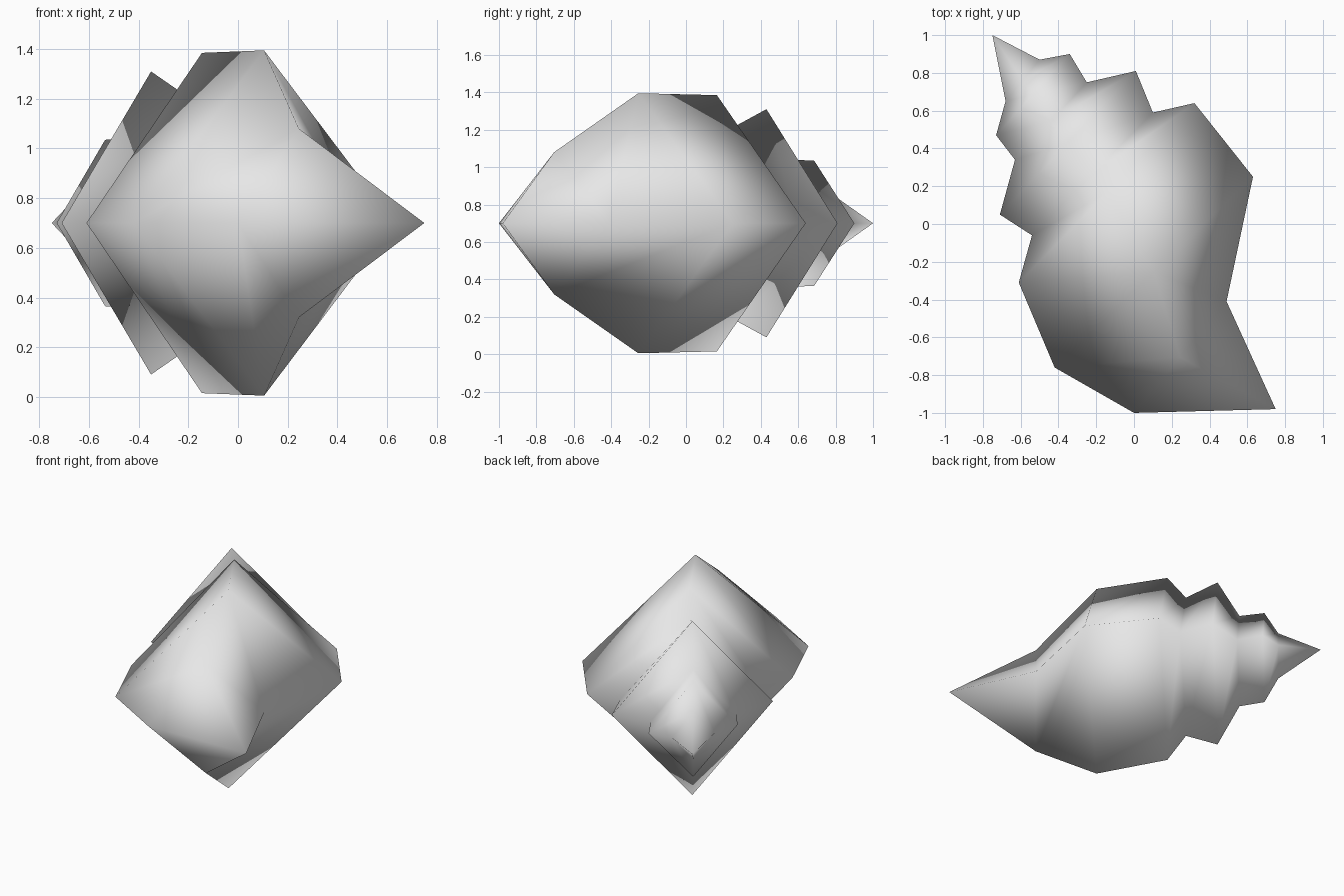
import bpy
import bmesh
from mathutils import Vector

cube = bpy.data.objects.get("Cube")
if cube:
    bpy.data.objects.remove(cube, do_unlink=True)

MID = 0.70  # height of the shell's axis

# Pointed ends of the shell
SPIRE_TIP = (-0.75, 1.0)
CANAL_TIP = (0.75, -0.98)

# Four-sided whorls from spire to canal: right edge, left edge, half height
WHORLS = [
    ((-0.68, 0.65), (-0.50, 0.87), 0.17),
    ((-0.73, 0.47), (-0.34, 0.90), 0.335),
    ((-0.63, 0.34), (-0.25, 0.75), 0.34),
    ((-0.71, 0.05), (0.01, 0.81), 0.61),
    ((-0.54, -0.06), (0.10, 0.59), 0.52),
    ((-0.61, -0.31), (0.32, 0.64), 0.685),
    ((-0.42, -0.76), (0.63, 0.25), 0.695),
    ((0.0, -1.0), (0.49, -0.41), 0.38),
]


def make_material(name, color):
    mat = bpy.data.materials.new(name)
    mat.use_nodes = True
    mat.diffuse_color = color
    mat.node_tree.nodes["Principled BSDF"].inputs["Base Color"].default_value = color
    return mat


def whorl_ring(bm, right, left, half):
    a, b = Vector((*right, MID)), Vector((*left, MID))
    mid, up = (a + b) / 2, Vector((0, 0, half))
    return [bm.verts.new(p) for p in (a, mid + up, b, mid - up)]


# Skin the whorls and close both ends to a point
bm = bmesh.new()
rings = [whorl_ring(bm, *w) for w in WHORLS]
for first, second in zip(rings, rings[1:]):
    for i in range(4):
        j = (i + 1) % 4
        bm.faces.new((first[i], first[j], second[j], second[i]))
for tip, ring in ((SPIRE_TIP, rings[0]), (CANAL_TIP, rings[-1])):
    point = bm.verts.new((*tip, MID))
    for i in range(4):
        bm.faces.new((ring[i], ring[(i + 1) % 4], point))
bmesh.ops.recalc_face_normals(bm, faces=bm.faces)
for face in bm.faces:
    face.smooth = True

mesh = bpy.data.meshes.new("spiral_shell")
bm.to_mesh(mesh)
bm.free()
mesh.materials.append(make_material("light_grey", (0.8, 0.8, 0.8, 1)))
shell = bpy.data.objects.new("spiral_shell", mesh)
bpy.context.collection.objects.link(shell)
